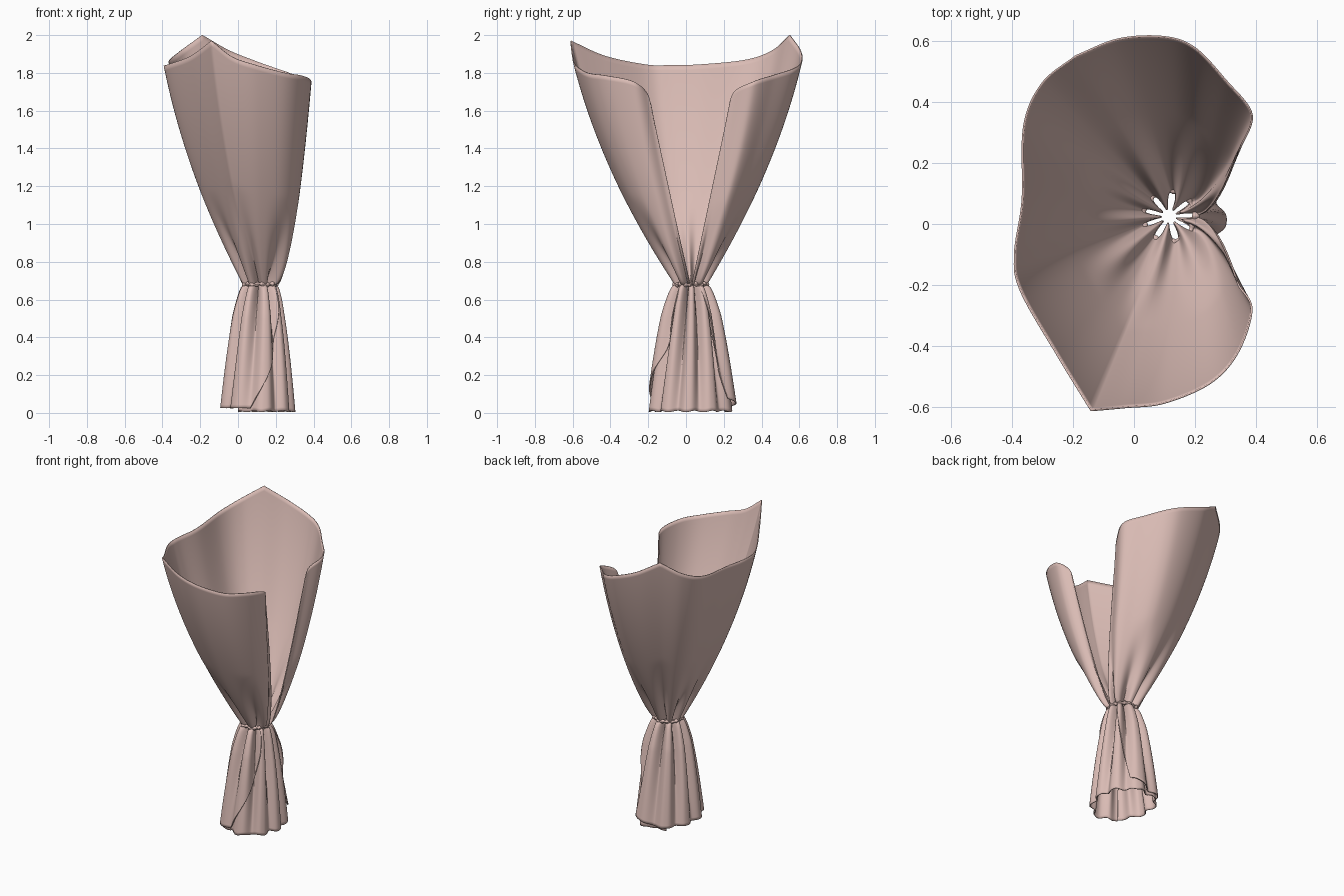
import bpy, math
from mathutils import Vector

if "Cube" in bpy.data.objects:
    bpy.data.objects.remove(bpy.data.objects["Cube"])

CX, CY, WAIST = 0.115, 0.025, 0.68      # centre and height of the gathered waist
pink = bpy.data.materials.new("dusty pink paper")
pink.diffuse_color = (0.70, 0.50, 0.46, 1)
pink.use_nodes = True
pink.node_tree.nodes["Principled BSDF"].inputs["Base Color"].default_value = pink.diffuse_color


def sheet(name, fn, nu, nv, thick=0.006):
    """Smooth grid from fn(u, v), with paper thickness."""
    verts = [fn(i / nu, j / nv) for i in range(nu + 1) for j in range(nv + 1)]
    w = nv + 1
    faces = [(i * w + j, (i + 1) * w + j, (i + 1) * w + j + 1, i * w + j + 1)
             for i in range(nu) for j in range(nv)]
    me = bpy.data.meshes.new(name)
    me.from_pydata(verts, [], faces)
    me.materials.append(pink)
    me.polygons.foreach_set("use_smooth", [True] * len(me.polygons))
    ob = bpy.data.objects.new(name, me)
    bpy.context.collection.objects.link(ob)
    if thick:
        mod = ob.modifiers.new("thickness", "SOLIDIFY")
        mod.thickness, mod.offset = thick, 0
    return ob


def spline(pts, steps=12):
    """Catmull-Rom curve through the points."""
    p = [Vector(q) for q in pts]
    p = [2 * p[0] - p[1]] + p + [2 * p[-1] - p[-2]]
    out = []
    for a, b, c, d in zip(p, p[1:], p[2:], p[3:]):
        for k in range(steps):
            t = k / steps
            out.append(0.5 * (2 * b + (c - a) * t + (2 * a - 5 * b + 4 * c - d) * t * t
                              + (3 * b - a - 3 * c + d) * t ** 3))
    return out + [p[-2]]


def fold(a):
    """Pleat pattern round the waist: 0 on ridges, 1 in creases."""
    return (0.5 + 0.5 * math.cos(9 * a + 0.9 * math.sin(2 * a) + 2.6)) ** 1.6


# Rim of the wrap: front free corner, front tip, back tip, back free corner
tip_front, tip_back = (-0.14, -0.61, 1.97), (-0.19, 0.55, 2.0)
front = [(0.335, -0.18, 1.60), (0.345, -0.205, 1.69), (0.385, -0.28, 1.755), (0.34, -0.42, 1.785),
         (0.25, -0.52, 1.80), (0.1, -0.585, 1.84), (-0.03, -0.6, 1.885), tip_front]
back = [tip_front, (-0.25, -0.43, 1.89), (-0.37, -0.22, 1.845), (-0.39, -0.1, 1.84),
        (-0.365, 0.08, 1.845), (-0.36, 0.32, 1.87), (-0.3, 0.46, 1.92), tip_back]
rear = [tip_back, (-0.05, 0.605, 1.92), (0.1, 0.612, 1.86), (0.2, 0.575, 1.825), (0.3, 0.47, 1.79),
        (0.385, 0.36, 1.755), (0.35, 0.255, 1.70), (0.335, 0.225, 1.60)]
rim = spline(front) + spline(back)[1:] + spline(rear)[1:]
lengths = [0.0]
for a, b in zip(rim, rim[1:]):
    lengths.append(lengths[-1] + (b - a).length)
N = len(rim) - 1


def wrap(u, v):
    i = round(u * N)
    r, q = rim[i], lengths[i] / lengths[-1]
    a = -math.radians(3 + 354 * q)                       # angle at the waist
    t = v ** 1.3
    wx, wy = CX + 0.09 * math.cos(a), CY + 0.085 * math.sin(a)
    f = 1.45 * t - 0.45 * t * t                          # flared profile
    k = min(1, max(0, (r.x + 0.05) / 0.4))
    fx = f * (1 - k) + math.sqrt(t) * k                  # fuller on the open side
    e = min(1, min(q, 1 - q) / 0.06)                     # straight free edges
    fy = t * (1 - e) + f * e
    x, y = wx + (r.x - wx) * fx, wy + (r.y - wy) * fy
    d = Vector((x - CX, y - CY))
    depth = 0.062 * max(0, 1 - t / 0.42) ** 1.3 * fold(a) * (0.3 + 0.7 * e)
    d -= d.normalized() * depth
    return (CX + d.x, CY + d.y, WAIST + t * (r.z - WAIST))


sheet("flared_wrap", wrap, N, 56)


def skirt(a, s, grow, hem):
    """Point on the pleated lower part; s runs from waist to hem."""
    g = s ** 0.58
    depth = (0.06 * (1 - s) + 0.03 * s) * fold(a + 0.12 * s)
    rx = 0.085 + (0.195 - 0.085) * g - depth + grow * min(1, 4 * s)
    ry = 0.085 + (0.225 - 0.085) * g - depth + grow * min(1, 4 * s)
    return (CX - 0.005 * s + rx * math.cos(a), CY + ry * math.sin(a), WAIST - s * (WAIST - hem))


# Inner layer of the skirt, facing the open side
sheet("skirt_inner", lambda u, v: skirt(math.radians(-125 + 250 * u), v,
      -0.004, 0.004 + 0.008 * math.cos(30 * u) ** 2), 150, 36)


# Outer layer, with both slanted edges lapping over the inner one
def outer(u, v):
    lo = 30 + 28 * v                                     # back edge
    hi = 360 - (35 + 70 * v ** 1.8)                      # front edge
    a = math.radians(lo + (hi - lo) * u)
    lift = max(0, 1 - u / 0.22)
    return skirt(a, v, 0.010 + 0.018 * lift * v, 0.025 + 0.05 * lift)


sheet("skirt_outer", outer, 200, 36)


# Lumpy gathered band at the waist
def band(u, v):
    a, b = 2 * math.pi * u, 2 * math.pi * v
    m = 0.010 * (1 + 0.3 * math.cos(18 * a))
    r = 0.084 + 0.003 * math.cos(9 * a) + m * math.cos(b)
    return (CX + r * math.cos(a), CY + r * math.sin(a),
            WAIST + 0.003 * math.sin(7 * a) + m * math.sin(b))


sheet("waist_band", band, 144, 12, 0)
